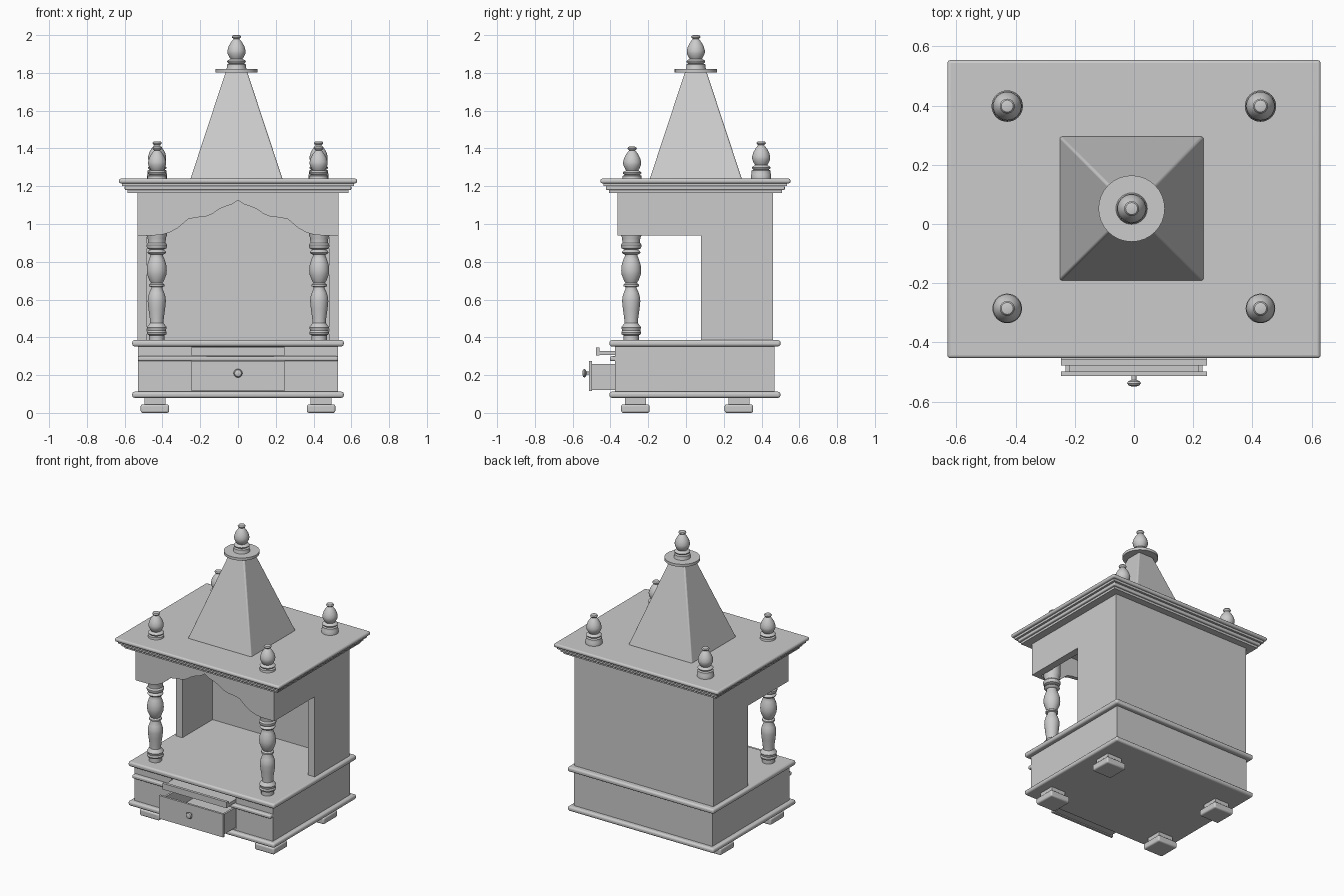
import bpy, bmesh
from math import radians, cos, sin, tau

if "Cube" in bpy.data.objects:
    bpy.data.objects.remove(bpy.data.objects["Cube"])


def finish(name, bm, bevel=0.0, smooth=True):
    bmesh.ops.recalc_face_normals(bm, faces=bm.faces)
    me = bpy.data.meshes.new(name)
    bm.to_mesh(me)
    bm.free()
    ob = bpy.data.objects.new(name, me)
    bpy.context.collection.objects.link(ob)
    if bevel:
        m = ob.modifiers.new("round", 'BEVEL')
        m.width, m.segments = bevel, 3
    if smooth:
        bpy.ops.object.select_all(action='DESELECT')
        ob.select_set(True)
        bpy.context.view_layer.objects.active = ob
        bpy.ops.object.shade_smooth_by_angle(angle=radians(35))
    return ob


def box(name, x0, x1, y0, y1, z0, z1, bevel=0.0):
    bm = bmesh.new()
    bmesh.ops.create_cube(bm, size=1)
    for v in bm.verts:
        v.co = ((x0 + x1) / 2 + v.co.x * (x1 - x0),
                (y0 + y1) / 2 + v.co.y * (y1 - y0),
                (z0 + z1) / 2 + v.co.z * (z1 - z0))
    return finish(name, bm, bevel, bevel > 0)


def lathe(name, profile, loc, seg=32, rot_x=0.0):
    bm = bmesh.new()
    rings = [[bm.verts.new((r * cos(tau * i / seg), r * sin(tau * i / seg), z))
              for i in range(seg)] for r, z in profile]
    for a, b in zip(rings, rings[1:]):
        for i in range(seg):
            j = (i + 1) % seg
            bm.faces.new((a[i], a[j], b[j], b[i]))
    bm.faces.new(rings[0][::-1])
    bm.faces.new(rings[-1])
    ob = finish(name, bm)
    ob.location, ob.rotation_euler.x = loc, rot_x
    return ob


def prism(name, outline, y0, y1):
    # Extrude an x-z outline along y
    bm = bmesh.new()
    f = bm.faces.new([bm.verts.new((x, y0, z)) for x, z in outline])
    ext = bmesh.ops.extrude_face_region(bm, geom=[f])
    for v in ext['geom']:
        if isinstance(v, bmesh.types.BMVert):
            v.co.y = y1
    return finish(name, bm, smooth=False)


# Feet
for x in (-0.44, 0.44):
    for y in (-0.268, 0.28):
        box("foot_pad", x - .075, x + .075, y - .075, y + .075, 0, .045, .01)
        box("foot_block", x - .055, x + .055, y - .055, y + .055, .04, .09)

# Base with moldings
base = box("base_body", -.53, .53, -.375, .468, .09, .37)
box("base_lower_molding", -.56, .56, -.405, .50, .08, .112, .012)
box("base_upper_molding", -.56, .56, -.405, .50, .352, .385, .012)
box("base_front_strip", -.53, .53, -.403, -.36, .275, .30, .008)

# Openings for the drawer and the tray
for nm, z0, z1 in (("drawer_cutter", .12, .272), ("tray_cutter", .302, .35)):
    cut = box(nm, -.246, .246, -.5, .1, z0, z1)
    cut.hide_render = True
    cut.hide_set(True)
    cut.display_type = 'WIRE'
    m = base.modifiers.new(nm, 'BOOLEAN')
    m.operation, m.object, m.solver = 'DIFFERENCE', cut, 'EXACT'

# Drawer
box("drawer_front", -.246, .246, -.513, -.498, .115, .275)
box("drawer_floor", -.232, .232, -.5, .05, .122, .135)
box("drawer_back", -.232, .232, .035, .05, .122, .26)
for s in (-1, 1):
    a, b = sorted((s * .218, s * .232))
    box("drawer_side", a, b, -.5, .05, .122, .26)
lathe("drawer_knob", [(.008, 0), (.008, .014), (.02, .02), (.023, .026),
                      (.018, .033), (.006, .037)], (0, -.512, .21), 24, radians(90))

# Pull-out tray
box("tray_board", -.246, .246, -.47, .05, .306, .328)
box("tray_lip", -.246, .246, -.477, -.458, .304, .346)

# Turned front columns
column = [(.04, .38), (.04, .41), (.05, .415), (.053, .425), (.048, .435), (.05, .445),
          (.053, .452), (.046, .462), (.036, .475), (.037, .50), (.044, .55), (.048, .59),
          (.047, .61), (.04, .635), (.029, .66), (.029, .666), (.04, .67), (.04, .68),
          (.03, .687), (.038, .70), (.05, .73), (.053, .755), (.05, .785), (.04, .815),
          (.033, .832), (.034, .838), (.044, .842), (.05, .85), (.044, .858), (.034, .864),
          (.05, .87), (.055, .882), (.055, .89), (.047, .90), (.048, .925), (.054, .94),
          (.054, 1.17)]
for x in (-.43, .43):
    lathe("front_column", column, (x, -.29, 0))

# Walls: side panels with apron over the opening, and the back
side = [(-.36, 1.17), (-.36, .94), (.08, .94), (.08, .38), (.46, .38), (.46, 1.17)]
for s in (-1, 1):
    ob = prism("side_wall", side, -.025, .025)
    ob.rotation_euler.z = radians(90)
    ob.location.x = s * .507
box("back_wall", -.53, .53, .41, .461, .38, 1.17)

# Arched front valance
arch = [(.44, .94), (.40, .944), (.36, .956), (.32, .978), (.29, 1.003), (.265, 1.025),
        (.225, 1.034), (.17, 1.04), (.135, 1.054), (.105, 1.076), (.07, 1.092), (.03, 1.105)]
edge = arch + [(0, 1.125)] + [(-x, z) for x, z in reversed(arch)]
prism("front_valance", [(.532, 1.17), (.532, .94)] + edge + [(-.532, .94), (-.532, 1.17)],
      -.363, -.335)

# Stepped roof
for hx, hy, z0, z1, bv in ((.585, .458, 1.165, 1.182, 0), (.60, .473, 1.18, 1.202, .006),
                           (.613, .486, 1.20, 1.218, 0), (.63, .503, 1.215, 1.24, .01)):
    box("roof_layer", -hx, hx, .05 - hy, .05 + hy, z0, z1, bv)

# Spire with disc
bm = bmesh.new()
bmesh.ops.create_cube(bm, size=2)
for v in bm.verts:
    h = .245 if v.co.z < 0 else .057
    v.co = (-.008 + v.co.x * h, .052 + v.co.y * h, 1.235 if v.co.z < 0 else 1.805)
finish("spire", bm, .008)
lathe("spire_disc", [(.112, 1.802), (.112, 1.82)], (-.008, .052, 0), 32)

# Turned finials
finial = [(.053, 0), (.053, .024), (.05, .03), (.05, .045), (.04, .05), (.048, .056),
          (.05, .062), (.044, .068), (.032, .074), (.038, .083), (.047, .102), (.048, .118),
          (.042, .14), (.031, .16), (.02, .175), (.015, .18), (.022, .185), (.025, .191),
          (.02, .198), (.012, .20)]
for x in (-.428, .427):
    lathe("front_finial", finial, (x, -.285, 1.21))
    lathe("back_finial", finial, (x, .398, 1.238))
lathe("top_finial", finial, (-.008, .052, 1.80))
